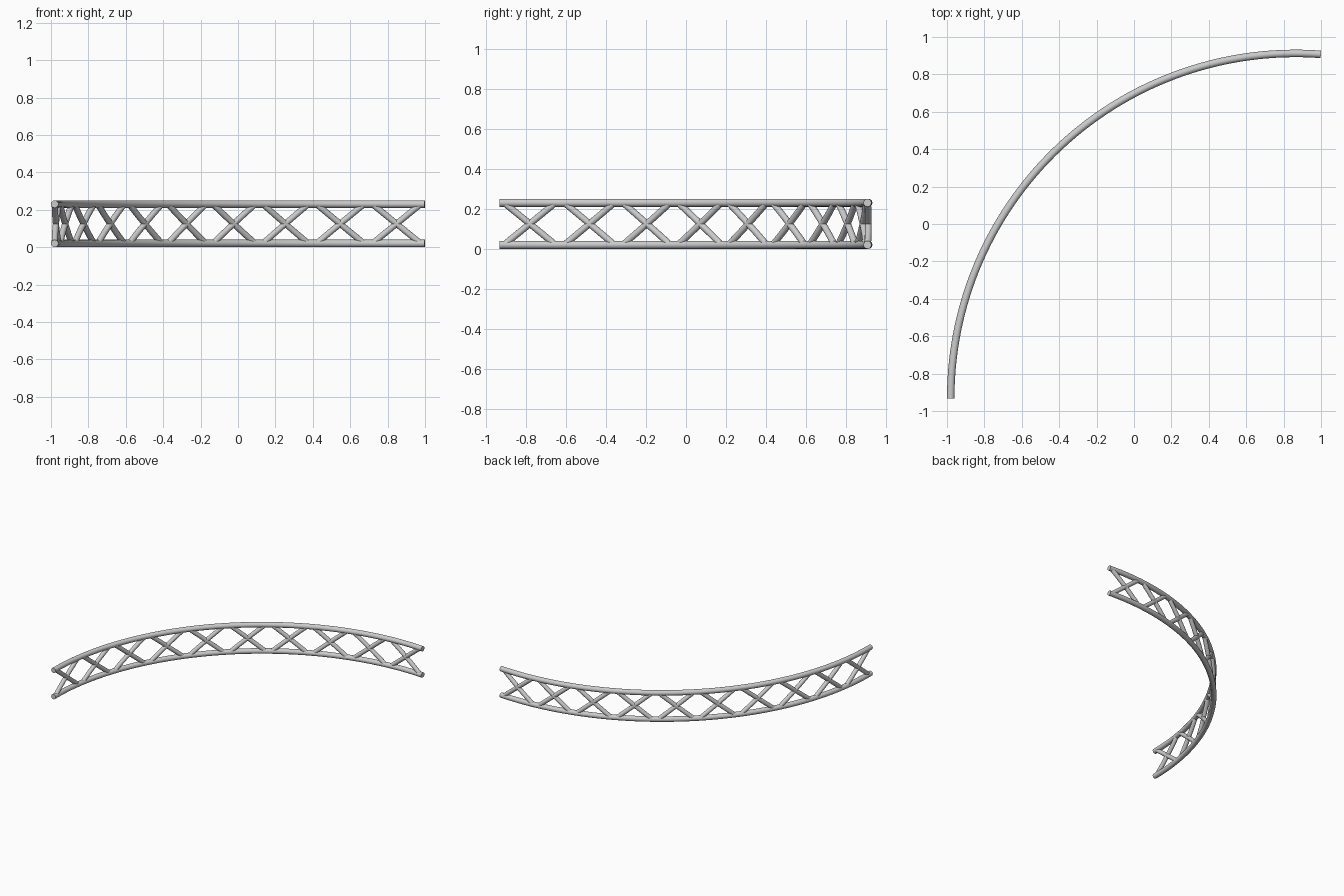
import bpy, bmesh, math
from mathutils import Vector

if "Cube" in bpy.data.objects:
    bpy.data.objects.remove(bpy.data.objects["Cube"])

R = 1.844                      # arc radius of the truss centreline
CX, CY = 0.864, -0.932         # arc centre
SWEEP = math.radians(94.2)
CELLS = 10
Z_LOW, Z_HIGH = 0.02, 0.23
R_CHORD, R_BRACE = 0.02, 0.0165


def on_arc(a, z):
    return Vector((CX - R * math.cos(a), CY + R * math.sin(a), z))


def sweep(bm, a0, z0, a1, z1, radius, steps, sides=16):
    """Round capped bar following the arc from (a0, z0) to (a1, z1)."""
    rings = []
    slope = (z1 - z0) / (R * (a1 - a0))
    for i in range(steps + 1):
        t = i / steps
        a = a0 + (a1 - a0) * t
        p = on_arc(a, z0 + (z1 - z0) * t)
        n = Vector((-math.cos(a), math.sin(a), 0))
        d = Vector((math.sin(a), math.cos(a), slope)).normalized()
        b = d.cross(n)
        rings.append([bm.verts.new(p + radius * (n * math.cos(w) + b * math.sin(w)))
                      for w in (2 * math.pi * k / sides for k in range(sides))])
    for r0, r1 in zip(rings, rings[1:]):
        for k in range(sides):
            j = (k + 1) % sides
            bm.faces.new((r0[k], r0[j], r1[j], r1[k]))
    bm.faces.new(rings[0][::-1])
    bm.faces.new(rings[-1])


def finish(bm, name):
    bmesh.ops.recalc_face_normals(bm, faces=bm.faces)
    me = bpy.data.meshes.new(name)
    bm.to_mesh(me)
    bm.free()
    ob = bpy.data.objects.new(name, me)
    bpy.context.collection.objects.link(ob)
    bpy.ops.object.select_all(action='DESELECT')
    ob.select_set(True)
    bpy.context.view_layer.objects.active = ob
    bpy.ops.object.shade_smooth_by_angle(angle=math.radians(40))


# upper and lower curved chords
for name, z in (("lower_chord", Z_LOW), ("upper_chord", Z_HIGH)):
    bm = bmesh.new()
    sweep(bm, 0, z, SWEEP, z, R_CHORD, 60)
    finish(bm, name)

# crossed braces, one X per cell
cell = SWEEP / CELLS
half = 0.129 / R
for i in range(CELLS):
    mid = (i + 0.5) * cell
    bm = bmesh.new()
    sweep(bm, mid - half, Z_LOW, mid + half, Z_HIGH, R_BRACE, 4)
    sweep(bm, mid - half, Z_HIGH, mid + half, Z_LOW, R_BRACE, 4)
    finish(bm, f"cross_brace_{i + 1}")
